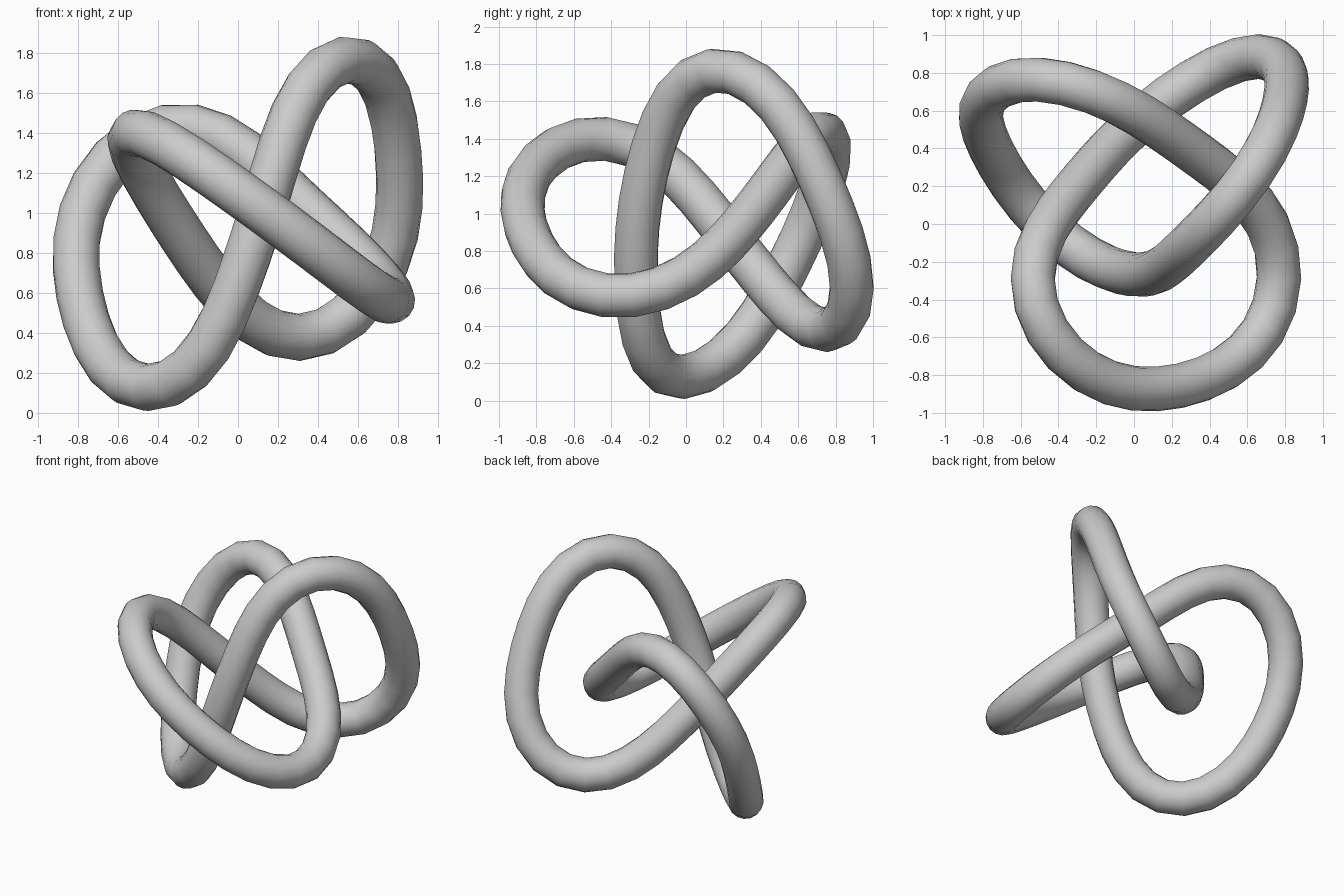
import bpy
import math
from mathutils import Vector

TUBE_RADIUS = 0.118
RINGS = 76
HARMONICS = 12

# Remove the default object
default_cube = bpy.data.objects.get("Cube")
if default_cube:
    bpy.data.objects.remove(default_cube, do_unlink=True)

# Guide points along the centre of the closed knot
guide = [Vector(p) for p in (
    (.12, -.88, 1.02), (.5, -.755, .73), (.67, -.58, .615), (.77, -.33, .55),
    (.72, -.03, .65), (.57, .18, .81), (.425, .3, .94), (.19, .48, 1.17),
    (-.08, .63, 1.37), (-.275, .725, 1.443), (-.56, .77, 1.33), (-.755, .69, 1.06),
    (-.815, .555, .72), (-.71, .31, .34), (-.6, .15, .195), (-.43, -.045, .12),
    (-.275, -.16, .18), (-.14, -.23, .35), (.04, -.27, .75), (.14, -.24, 1.07),
    (.21, -.19, 1.32), (.32, -.08, 1.57), (.42, .02, 1.71), (.55, .155, 1.775),
    (.67, .35, 1.71), (.76, .53, 1.53), (.81, .675, 1.27), (.8, .79, 1.02),
    (.75, .86, .78), (.66, .883, .6), (.48, .85, .43), (.285, .735, .375),
    (.066, .58, .465), (-.21, .307, .775), (-.445, 0, 1.16), (-.54, -.29, 1.365),
    (-.485, -.53, 1.407), (-.245, -.78, 1.27), (-.08, -.855, 1.16),
)]


def spline_point(a, b, c, d, t):
    """Point between b and c on a smooth curve through four points."""
    return b + (c - a) * (t / 2) + (a * 2 - b * 5 + c * 4 - d) * (t * t / 2) \
        + (b * 3 - a - c * 3 + d) * (t ** 3 / 2)


def dense_loop(points, steps=12):
    """Closed chain of closely spaced points through the guide points."""
    n = len(points)
    return [spline_point(points[i - 1], points[i], points[(i + 1) % n],
                         points[(i + 2) % n], s / steps)
            for i in range(n) for s in range(steps)]


def smooth_loop(points, count, harmonics):
    """Resample a closed chain evenly as a sum of a few smooth waves."""
    pairs = list(zip(points, points[1:] + points[:1]))
    lengths = [(b - a).length for a, b in pairs]
    total = sum(lengths)
    samples, walked = [], 0.0
    for (a, b), length in zip(pairs, lengths):
        angle = math.tau * (walked + length / 2) / total
        samples.append(((a + b) / 2, angle, length / total))
        walked += length
    centre = sum((p * w for p, _, w in samples), Vector())
    waves = []
    for k in range(1, harmonics + 1):
        cos_part = sum((p * (2 * w * math.cos(k * a)) for p, a, w in samples), Vector())
        sin_part = sum((p * (2 * w * math.sin(k * a)) for p, a, w in samples), Vector())
        waves.append((k, cos_part, sin_part))
    result = []
    for i in range(count):
        angle = math.tau * i / count
        point = centre.copy()
        for k, cos_part, sin_part in waves:
            point += cos_part * math.cos(k * angle) + sin_part * math.sin(k * angle)
        result.append(point)
    return result


# Plain grey material
grey = bpy.data.materials.new("plain_grey")
grey.use_nodes = True
colour = (0.6, 0.6, 0.6, 1.0)
grey.diffuse_color = colour
for node in grey.node_tree.nodes:
    if node.type == 'BSDF_PRINCIPLED':
        node.inputs["Base Color"].default_value = colour

# Round tube swept along the knot
path = smooth_loop(dense_loop(guide), RINGS, HARMONICS)
curve = bpy.data.curves.new("knot_tube", 'CURVE')
curve.dimensions = '3D'
curve.bevel_depth = TUBE_RADIUS
curve.bevel_resolution = 6
curve.twist_mode = 'MINIMUM'
strand = curve.splines.new('POLY')
strand.points.add(len(path) - 1)
for knot_point, position in zip(strand.points, path):
    knot_point.co = (*position, 1.0)
strand.use_cyclic_u = True
strand.use_smooth = True
curve.materials.append(grey)

knot = bpy.data.objects.new("knot_tube", curve)
bpy.context.collection.objects.link(knot)

# Turn the tube into a smooth shaded mesh
bpy.ops.object.select_all(action='DESELECT')
knot.select_set(True)
bpy.context.view_layer.objects.active = knot
bpy.ops.object.convert(target='MESH')
bpy.ops.object.shade_smooth()
